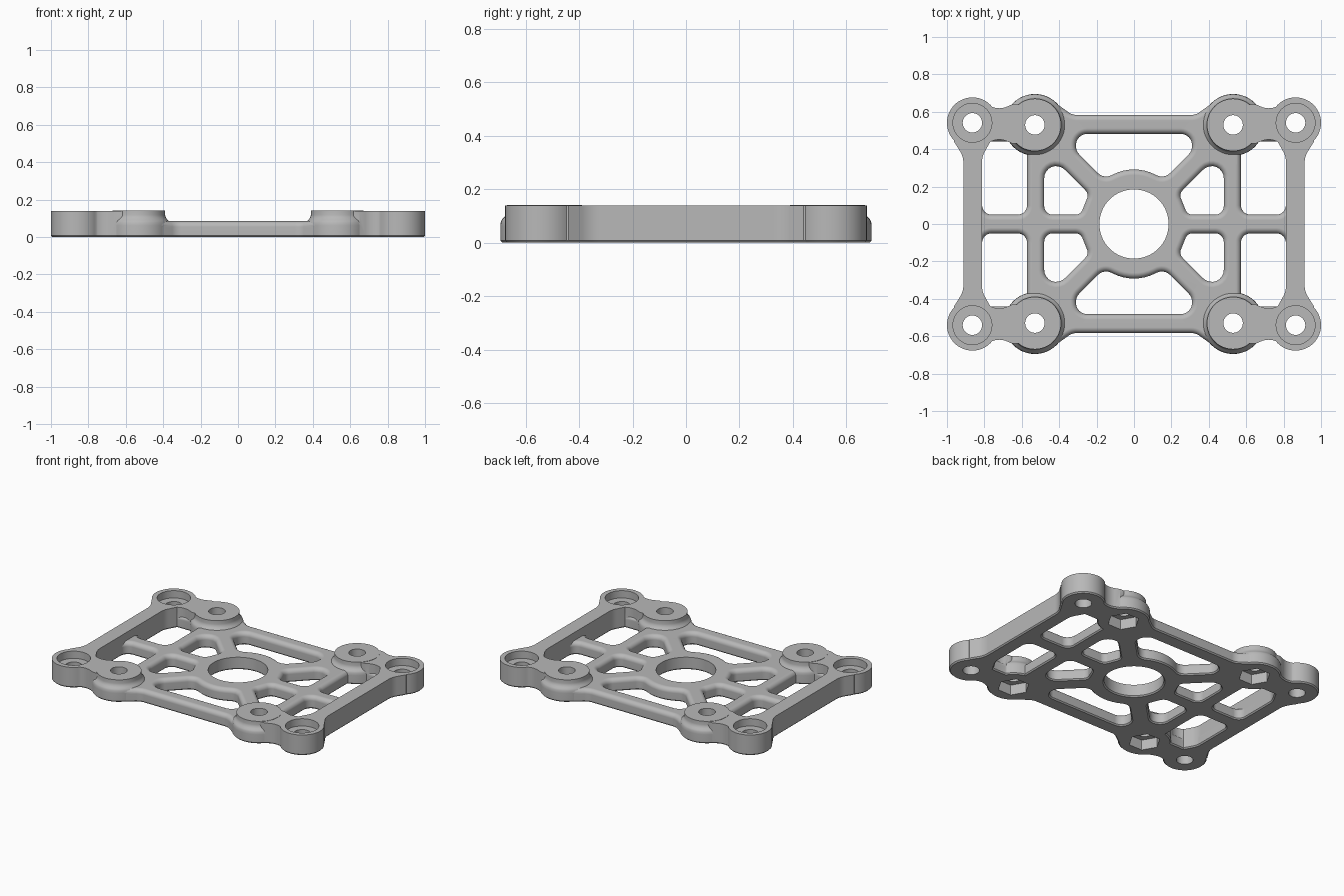
import bpy
import bmesh
from math import sin, cos, tan, pi, radians
from mathutils import Vector

cube = bpy.data.objects.get("Cube")
if cube:
    bpy.data.objects.remove(cube, do_unlink=True)

# One matte grey for the whole casting
grey = bpy.data.materials.new("light_grey")
grey.use_nodes = True
grey.diffuse_color = (0.48, 0.48, 0.48, 1)
grey.node_tree.nodes["Principled BSDF"].inputs["Base Color"].default_value = (0.48, 0.48, 0.48, 1)

THICK, TALL, ROUND, CHAMFER = 0.085, 0.14, 0.03, 0.008
SIGNS = [(sx, sy) for sx in (-1, 1) for sy in (-1, 1)]


def circle(x, y, r, n=48, turn=0.0):
    return [Vector((x + r * cos(2 * pi * i / n + turn), y + r * sin(2 * pi * i / n + turn)))
            for i in range(n)]


def rounded(corners, steps=8):
    """Outline from (x, y, radius) corners, each corner replaced by an arc."""
    out = []
    for i, (x, y, r) in enumerate(corners):
        p = Vector((x, y))
        a = (Vector(corners[i - 1][:2]) - p).normalized()
        b = (Vector(corners[(i + 1) % len(corners)][:2]) - p).normalized()
        half = a.angle(b) / 2
        if r == 0 or half > pi / 2 - 0.01:
            out.append(p)
            continue
        centre = p + (a + b).normalized() * (r / sin(half))
        start = p + a * (r / tan(half)) - centre
        end = p + b * (r / tan(half)) - centre
        sweep = start.angle(end)
        for k in range(steps + 1):
            t = k / steps
            out.append(centre + (start * sin((1 - t) * sweep) + end * sin(t * sweep)) / sin(sweep))
    return out


def flip(corners, sx, sy):
    return [(x * sx, y * sy, r) for x, y, r in corners]


def offset(loop, d):
    """Push an anticlockwise outline outwards by d."""
    out = []
    for i, p in enumerate(loop):
        e1 = (p - loop[i - 1]).normalized()
        e2 = (loop[(i + 1) % len(loop)] - p).normalized()
        n1, n2 = Vector((e1.y, -e1.x)), Vector((e2.y, -e2.x))
        out.append(p + (n1 + n2) * (d / max(0.4, 1 + n1.dot(n2))))
    return out


def loft(name, loop, layers):
    """Solid through copies of an outline at (height, offset) layers."""
    area = sum(loop[i - 1].cross(p) for i, p in enumerate(loop))
    if area < 0:
        loop = loop[::-1]
    bm = bmesh.new()
    rings = [[bm.verts.new((p.x, p.y, z)) for p in offset(loop, d)] for z, d in layers]
    for low, high in zip(rings, rings[1:]):
        for i in range(len(loop)):
            bm.faces.new((low[i - 1], low[i], high[i], high[i - 1]))
    bm.faces.new(rings[0][::-1])
    bm.faces.new(rings[-1])
    bmesh.ops.recalc_face_normals(bm, faces=bm.faces)
    mesh = bpy.data.meshes.new(name)
    bm.to_mesh(mesh)
    bm.free()
    mesh.materials.append(grey)
    obj = bpy.data.objects.new(name, mesh)
    bpy.context.collection.objects.link(obj)
    return obj


def combine(target, tool, operation):
    mod = target.modifiers.new("combine", "BOOLEAN")
    mod.operation, mod.solver, mod.object = operation, "EXACT", tool
    bpy.context.view_layer.update()
    graph = bpy.context.evaluated_depsgraph_get()
    result = bpy.data.meshes.new_from_object(target.evaluated_get(graph))
    target.modifiers.remove(mod)
    target.data = result
    bpy.data.objects.remove(tool, do_unlink=True)


def add(name, loop, layers):
    combine(plate, loft(name, loop, layers), "UNION")


def cut(name, loop, layers):
    combine(plate, loft(name, loop, layers), "DIFFERENCE")


FOOT = [(0, -CHAMFER), (CHAMFER, 0)]
BLOCK = FOOT + [(TALL, 0)]
quarter = [(ROUND * sin(k * pi / 10), ROUND * (1 - cos(k * pi / 10))) for k in range(6)]

# Thin plate with a rounded upper rim
side = [(0.86, 0.58, 0), (0.72, 0.58, 0.05), (0.65, 0.64, 0.04), (0.41, 0.64, 0.04), (0.33, 0.583, 0.08)]
outline = (side + flip(side[::-1], -1, 1) + flip(side, -1, -1) + flip(side[::-1], 1, -1))
plate = loft("mounting_plate", rounded(outline),
             FOOT + [(THICK - ROUND + h, -d) for h, d in quarter])

# Windows between the ribs, flaring at the top
window = ([(-0.05, CHAMFER), (0, CHAMFER), (CHAMFER, 0)]
          + [(THICK - ROUND + h, d) for h, d in quarter] + [(0.12, ROUND)])
end_window = [(-0.31, 0.482, 0.06), (-0.31, 0.39, 0.06), (-0.161, 0.241, 0.06), (0, 0.32, 0.25),
              (0.161, 0.241, 0.06), (0.31, 0.39, 0.06), (0.31, 0.482, 0.06)]
inner_window = [(0.48, 0.05, 0.045), (0.48, 0.40, 0.064), (0.241, 0.161, 0.04), (0.286, 0.05, 0.04)]
outer_window = [(0.572, 0.05, 0.05), (0.812, 0.05, 0.05), (0.812, 0.44, 0.03), (0.572, 0.44, 0.03)]
for sy in (-1, 1):
    cut("end_window", rounded(flip(end_window, 1, sy)), window)
for sx, sy in SIGNS:
    cut("inner_window", rounded(flip(inner_window, sx, sy)), window)
    cut("outer_window", rounded(flip(outer_window, sx, sy)), window)
cut("centre_hole", circle(0, 0, 0.185, 64),
    [(-0.05, CHAMFER), (0, CHAMFER), (CHAMFER, 0), (0.2, 0)])

# Full-height side rails, widening into the corner bosses
rail = [(0.912, 0.36, 0.12), (0.962, 0.44, 0), (0.955, 0.54, 0),
        (0.775, 0.54, 0), (0.768, 0.44, 0), (0.813, 0.36, 0.12)]
for sx in (-1, 1):
    loop = rail + flip(rail[::-1], 1, -1)
    add("side_rail", rounded(flip(loop, sx, 1)), BLOCK)

# Necks and bosses at each corner
neck = [(0.865, 0.60, 0), (0.79, 0.64, 0), (0.72, 0.61, 0.1), (0.65, 0.64, 0), (0.53, 0.64, 0),
        (0.53, 0.43, 0), (0.65, 0.43, 0), (0.72, 0.46, 0.1), (0.79, 0.43, 0), (0.865, 0.48, 0)]
boss = [(0, 0.017), (CHAMFER, 0.025), (0.062, 0.025), (0.078, 0.023), (0.088, 0.018),
        (0.096, 0.010), (0.106, 0.004), (0.118, 0), (TALL + 0.002, 0)]
for sx, sy in SIGNS:
    add("neck", rounded(flip(neck, sx, sy)), BLOCK)
    add("corner_boss", circle(0.864 * sx, 0.541 * sy, 0.136), BLOCK)
    add("inner_boss", circle(0.53 * sx, 0.53 * sy, 0.14), boss)

# Screw holes, counterbores and hexagonal nut pockets
for sx, sy in SIGNS:
    corner = (0.864 * sx, 0.541 * sy)
    inner = (0.53 * sx, 0.53 * sy)
    cut("corner_hole", circle(*corner, 0.052, 32), [(-0.05, 0), (0.2, 0)])
    cut("counterbore", circle(*corner, 0.104), [(0.09, 0), (0.2, 0)])
    cut("inner_hole", circle(*inner, 0.052, 32), [(-0.05, 0), (0.2, 0)])
    cut("nut_pocket", circle(*inner, 0.1, 6), [(-0.05, 0), (0.07, 0)])

# Smooth shading with crisp edges
for obj in bpy.context.selected_objects:
    obj.select_set(False)
bpy.context.view_layer.objects.active = plate
plate.select_set(True)
bpy.ops.object.shade_smooth_by_angle(angle=radians(30))
weighted = plate.modifiers.new("even_normals", "WEIGHTED_NORMAL")
weighted.keep_sharp = True
